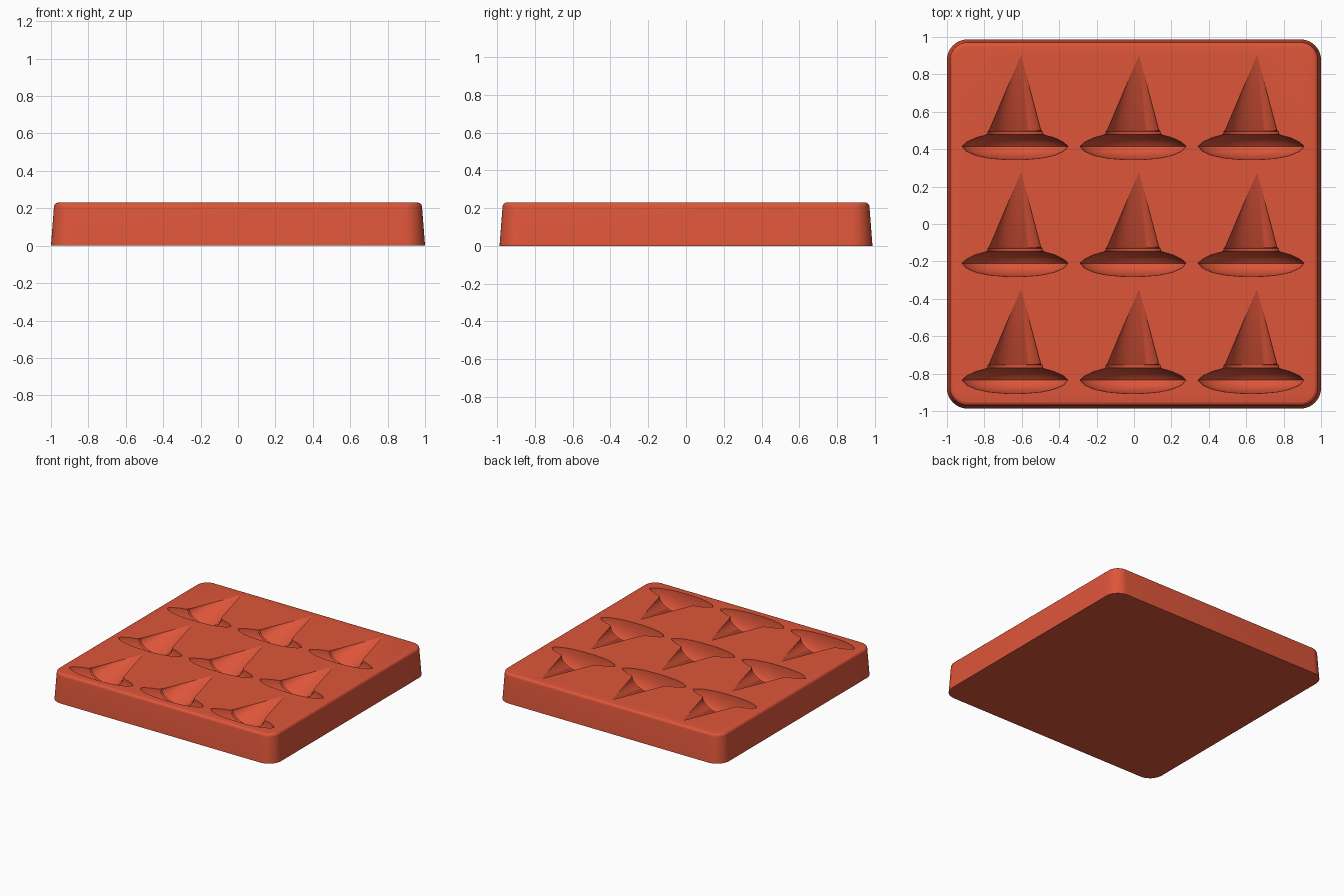
import bpy, bmesh, math

cube = bpy.data.objects.get("Cube")
if cube:
    bpy.data.objects.remove(cube, do_unlink=True)

TOP = 0.23
HALF_X, HALF_Y, CORNER = 1.0, 0.987, 0.11

silicone = bpy.data.materials.new("red_silicone")
silicone.use_nodes = True
colour = (0.73, 0.092, 0.042, 1)
silicone.diffuse_color = colour
silicone.node_tree.nodes["Principled BSDF"].inputs["Base Color"].default_value = colour


def skin(bm, rings):
    """Join equal rings of vertices with quads."""
    for low, high in zip(rings, rings[1:]):
        n = len(low)
        for i in range(n):
            j = (i + 1) % n
            bm.faces.new((low[i], low[j], high[j], high[i]))


def finish(bm, name):
    bmesh.ops.recalc_face_normals(bm, faces=bm.faces)
    mesh = bpy.data.meshes.new(name)
    bm.to_mesh(mesh)
    bm.free()
    mesh.materials.append(silicone)
    obj = bpy.data.objects.new(name, mesh)
    bpy.context.collection.objects.link(obj)
    return obj


def rounded_ring(bm, inset, z, steps=10):
    """Rounded rectangle, shrunk by inset."""
    r = CORNER - inset
    ring = []
    for quarter, (sx, sy) in enumerate(((1, 1), (-1, 1), (-1, -1), (1, -1))):
        for k in range(steps + 1):
            a = (quarter + k / steps) * math.pi / 2
            ring.append(bm.verts.new((sx * (HALF_X - CORNER) + r * math.cos(a),
                                      sy * (HALF_Y - CORNER) + r * math.sin(a), z)))
    return ring


# Block with drafted sides and a rolled top edge
DRAFT, ROLL = 0.016, 0.022
bm = bmesh.new()
rings = [rounded_ring(bm, 0, 0)]
for k in range(6):
    a = k / 5 * math.pi / 2
    rings.append(rounded_ring(bm, DRAFT + ROLL * (1 - math.cos(a)),
                              TOP - ROLL + ROLL * math.sin(a)))
skin(bm, rings)
bm.faces.new(rings[0])
bm.faces.new(rings[-1])
mould = finish(bm, "mould_block")

# Pointed hat profile: radius, distance along the hat from the brim
BRIM = [(0.06, -0.07), (0.14, -0.063), (0.21, -0.048), (0.26, -0.026), (0.284, 0),
        (0.26, 0.022), (0.21, 0.046), (0.165, 0.058), (0.15, 0.064)]
CROWN = [(0.146, 0.07), (0.146, 0.08), (0.138, 0.086)]
TIP, LEAN, SQUASH, SIDES = 0.487, 0.032, 0.62, 48


def add_hat(bm, cx, cy):
    rings = []
    for radius, y in BRIM + CROWN:
        ring = []
        for i in range(SIDES):
            # half-step turn keeps vertices off the cut plane
            a = 2 * math.pi * (i + 0.5) / SIDES
            ring.append(bm.verts.new((cx + radius * math.cos(a), cy + y,
                                      TOP + SQUASH * radius * math.sin(a))))
        rings.append(ring)
    skin(bm, rings)
    bm.faces.new(rings[0])
    tip = bm.verts.new((cx + LEAN, cy + TIP, TOP))
    last = rings[-1]
    for i in range(SIDES):
        bm.faces.new((last[i], last[(i + 1) % SIDES], tip))


# Three by three grid of hat cavities
bm = bmesh.new()
for row in range(3):
    for column in range(3):
        add_hat(bm, -0.636 + 0.631 * column, 0.415 - 0.625 * row)
cutter = finish(bm, "hat_cutter")
cutter.hide_render = True

cut = mould.modifiers.new("hat_cavities", 'BOOLEAN')
cut.operation = 'DIFFERENCE'
cut.solver = 'EXACT'
cut.object = cutter

bpy.ops.object.select_all(action='DESELECT')
mould.select_set(True)
bpy.context.view_layer.objects.active = mould
bpy.ops.object.modifier_apply(modifier=cut.name)
bpy.data.objects.remove(cutter, do_unlink=True)
bpy.ops.object.shade_smooth_by_angle(angle=math.radians(30))
